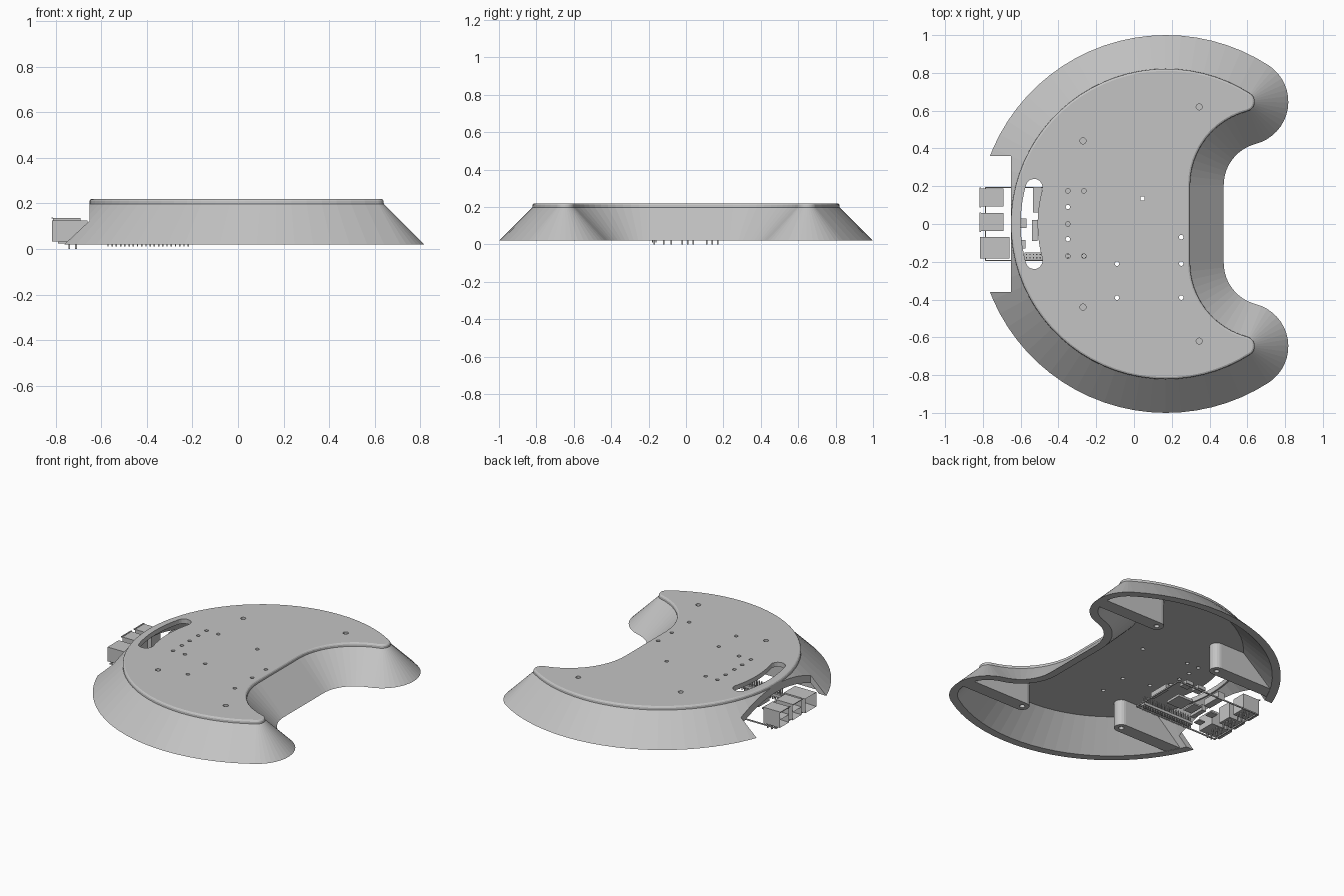
import bpy, bmesh
from math import cos, sin, pi, atan2, hypot, radians

if "Cube" in bpy.data.objects:
    bpy.data.objects.remove(bpy.data.objects["Cube"])

grey = bpy.data.materials.new("plain grey")
grey.use_nodes = True
grey.diffuse_color = (0.55, 0.55, 0.55, 1)
grey.node_tree.nodes["Principled BSDF"].inputs["Base Color"].default_value = grey.diffuse_color


def finish(name, bm):
    bmesh.ops.recalc_face_normals(bm, faces=bm.faces[:])
    mesh = bpy.data.meshes.new(name)
    bm.to_mesh(mesh)
    bm.free()
    mesh.materials.append(grey)
    ob = bpy.data.objects.new(name, mesh)
    bpy.context.collection.objects.link(ob)
    return ob


def loft(bm, rings):
    """Closed solid through a list of equal-length point rings."""
    loops = [[bm.verts.new(p) for p in ring] for ring in rings]
    n = len(loops[0])
    for a, b in zip(loops, loops[1:]):
        for i in range(n):
            j = (i + 1) % n
            bm.faces.new((a[i], a[j], b[j], b[i]))
    bm.faces.new(loops[0][::-1])
    bm.faces.new(loops[-1])


def prism(bm, pts, z0, z1):
    loft(bm, [[(x, y, z) for x, y in pts] for z in (z0, z1)])


def rect(x0, x1, y0, y1):
    return [(x0, y0), (x1, y0), (x1, y1), (x0, y1)]


def arc(cx, cy, r, a0, a1, n):
    return [(cx + r * cos(a0 + (a1 - a0) * i / n),
             cy + r * sin(a0 + (a1 - a0) * i / n)) for i in range(n + 1)]


def circle(x, y, r, n=16):
    return arc(x, y, r, 0, 2 * pi, n)[:-1]


def boolean(ob, cutter, operation):
    """Apply a boolean and remove its cutter."""
    cutter.hide_render = True
    mod = ob.modifiers.new("cut", 'BOOLEAN')
    mod.object, mod.operation, mod.solver = cutter, operation, 'EXACT'
    bpy.context.view_layer.update()
    deps = bpy.context.evaluated_depsgraph_get()
    mesh = bpy.data.meshes.new_from_object(ob.evaluated_get(deps))
    ob.modifiers.clear()
    ob.data = mesh
    bpy.data.objects.remove(cutter)


# Crescent outline built of tangent arcs, shrunk inwards by an offset
CX = 0.17
THETA = radians(57.2)
TIP = (CX + 0.77 * cos(THETA), 0.77 * sin(THETA))
BAY = (0.70, 0.206)
TURN = atan2(BAY[1] - TIP[1], BAY[0] - TIP[0])


def crescent(offset, z):
    half = arc(CX, 0, 1 - offset, pi, THETA, 26)
    half += arc(*TIP, 0.23 - offset, THETA, TURN, 16)[1:]
    half += arc(*BAY, 0.225 + offset, TURN + pi, pi, 12)[1:]
    mirrored = [(x, -y) for x, y in half[:0:-1]]
    return [(x, y, z) for x, y in half + mirrored]


# Hollow shell with sloping walls and a softened top rim
bm = bmesh.new()
profile = [(0.22, 0.19), (0.05, 0.02), (0, 0.02), (0.178, 0.198),
           (0.179, 0.211), (0.183, 0.217), (0.189, 0.22)]
loft(bm, [crescent(o, z) for o, z in profile])
shell = finish("crescent_shell", bm)

# Connector opening, curved slot and screw holes
POSTS = [(x, s * y, d) for x, y, d in ((-0.27, 0.44, -1), (0.345, 0.62, 1)) for s in (1, -1)]
HOLES = [(-0.35, y) for y in (0.175, 0.09, 0, -0.08, -0.17)]
HOLES += [(-0.265, 0.175), (-0.265, -0.17), (0.045, 0.135), (-0.09, -0.21),
          (-0.09, -0.39), (0.25, -0.07), (0.25, -0.21), (0.25, -0.39)]
bm = bmesh.new()
prism(bm, rect(-1.2, -0.65, -0.36, 0.36), -0.1, 0.4)
R, W, A = 0.725, 0.045, radians(15.5)
slot = arc(CX, 0, R + W, pi - A, pi + A, 14)
slot += arc(CX - R * cos(A), -R * sin(A), W, pi + A, 2 * pi + A, 8)[1:-1]
slot += arc(CX, 0, R - W, pi + A, pi - A, 14)
slot += arc(CX - R * cos(A), R * sin(A), W, -A, pi - A, 8)[1:-1]
prism(bm, slot, 0.15, 0.3)
for x, y in HOLES:
    prism(bm, circle(x, y, 0.012), 0.15, 0.3)
for x, y, d in POSTS:
    prism(bm, circle(x, y, 0.016), 0.15, 0.3)
boolean(shell, finish("shell_cutter", bm), 'DIFFERENCE')

# Mounting posts: round-ended slabs that run into the sloping wall
for i, (x, y, d) in enumerate(POSTS):
    r, far = 0.043, x + d * 0.7
    end = arc(x, y, r, pi / 2, pi / 2 + d * pi, 10)
    bm = bmesh.new()
    prism(bm, end + [(far, y - r), (far, y + r)], 0, 0.196)
    post = finish(f"mounting_post_{i + 1}", bm)
    bm = bmesh.new()
    loft(bm, [crescent(0.02, 0.021), crescent(0.19, 0.191), crescent(0.194, 0.195)])
    boolean(post, finish("post_envelope", bm), 'INTERSECT')
    bm = bmesh.new()
    prism(bm, circle(x, y, 0.016), -0.1, 0.1)
    boolean(post, finish("post_drill", bm), 'DIFFERENCE')


def box(name, x0, x1, y0, y1, z0, z1):
    bm = bmesh.new()
    prism(bm, rect(x0, x1, y0, y1), z0, z1)
    return finish(name, bm)


def socket(name, x0, x1, y0, y1, z0, z1):
    """Box with a recessed opening on its outer end."""
    ob = box(name, x0, x1, y0, y1, z0, z1)
    bm = bmesh.new()
    bm.from_mesh(ob.data)
    face = min(bm.faces, key=lambda f: f.calc_center_median().x)
    bmesh.ops.inset_individual(bm, faces=[face], thickness=0.008)
    bmesh.ops.translate(bm, verts=face.verts[:], vec=(0.08, 0, 0))
    bm.to_mesh(ob.data)
    bm.free()


# Circuit board, shown as an open frame
bm = bmesh.new()
BX0, BX1, BY, T = -0.79, -0.18, 0.197, 0.006
for r in (rect(BX0, BX1, BY - T, BY), rect(BX0, BX1, -BY, T - BY),
          rect(BX0, BX0 + T, T - BY, BY - T), rect(BX1 - T, BX1, T - BY, BY - T)):
    prism(bm, r, 0.024, 0.032)
finish("board_frame", bm)

# Ports at the open end
for i, y in enumerate((0.14, 0.01)):
    socket(f"double_port_{i + 1}_lower", -0.81, -0.69, y - 0.047, y + 0.047, 0.032, 0.084)
    socket(f"double_port_{i + 1}_upper", -0.81, -0.69, y - 0.047, y + 0.047, 0.084, 0.136)
    box(f"port_flange_{i + 1}", -0.818, -0.81, y - 0.052, y + 0.052, 0.134, 0.139)
socket("network_port", -0.815, -0.66, -0.183, -0.068, 0.032, 0.125)

# Pin header with its pins, and solder legs below the ports
box("header_strip", -0.58, -0.21, -0.188, -0.152, 0.034, 0.052)
bm = bmesh.new()
for i in range(20):
    x = -0.57 + i * 0.0185
    for y in (-0.179, -0.161):
        prism(bm, rect(x - 0.003, x + 0.003, y - 0.003, y + 0.003), 0.01, 0.092)
finish("header_pins", bm)
bm = bmesh.new()
for y in (-0.17, -0.12, -0.08, -0.02, 0.01, 0.04, 0.11, 0.14, 0.17):
    for x in (-0.74, -0.71):
        prism(bm, rect(x - 0.004, x + 0.004, y - 0.004, y + 0.004), 0, 0.034)
finish("port_legs", bm)

# Chips and side connectors
box("processor", -0.41, -0.3, -0.055, 0.055, 0.032, 0.048)
box("memory_chip", -0.49, -0.43, -0.055, 0.04, 0.032, 0.042)
box("controller_chip", -0.62, -0.57, -0.02, 0.03, 0.032, 0.04)
box("network_chip", -0.62, -0.575, -0.13, -0.085, 0.032, 0.04)
box("camera_connector", -0.54, -0.51, -0.09, 0.02, 0.032, 0.07)
box("audio_jack", -0.535, -0.49, 0.06, 0.195, 0.032, 0.075)
box("video_port_1", -0.38, -0.325, 0.145, 0.205, 0.032, 0.055)
box("video_port_2", -0.29, -0.235, 0.145, 0.205, 0.032, 0.055)
box("display_connector", -0.21, -0.19, -0.07, 0.07, 0.032, 0.07)
